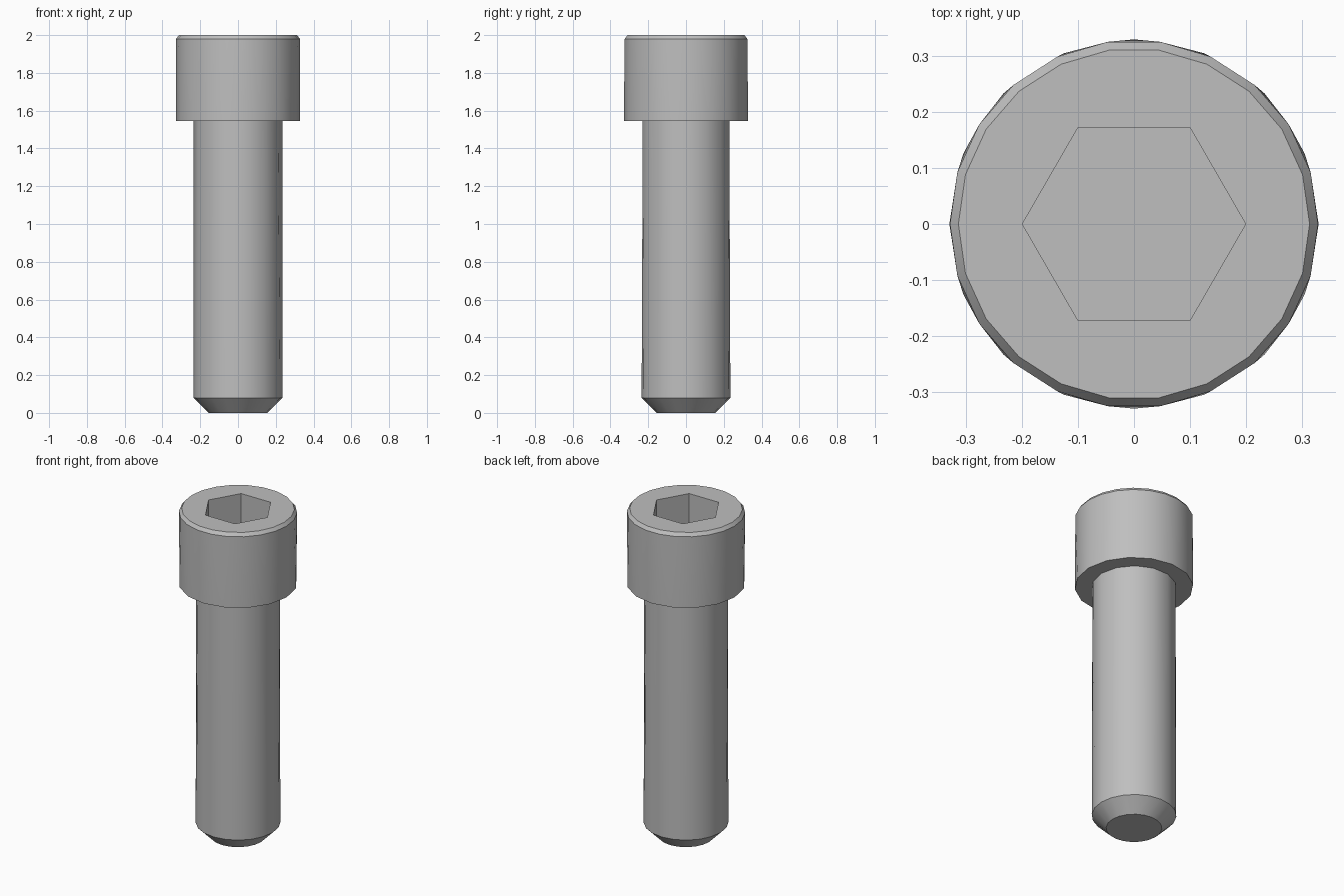
import bpy
import bmesh
from math import cos, sin, pi, tau, radians

cube = bpy.data.objects.get("Cube")
if cube:
    bpy.data.objects.remove(cube, do_unlink=True)

steel = bpy.data.materials.new("grey steel")
steel.use_nodes = True
colour = (0.52, 0.52, 0.52, 1)
steel.diffuse_color = colour
steel.node_tree.nodes["Principled BSDF"].inputs["Base Color"].default_value = colour


def ring(bm, radius, z, sides):
    """Regular polygon of vertices with its first corner on +x."""
    return [bm.verts.new((radius * cos(tau * i / sides),
                          radius * sin(tau * i / sides), z)) for i in range(sides)]


def skin(bm, low, high):
    """Join two rings, which may differ in their number of sides."""
    n, m = len(low), len(high)
    if n == m:
        for i in range(n):
            j = (i + 1) % n
            bm.faces.new((low[i], low[j], high[j], high[i]))
        return
    i = j = 0
    while i < n or j < m:
        a, b = low[i % n], high[j % m]
        if j == m or (i < n and (i + 1) / n <= (j + 1) / m):
            i += 1
            bm.faces.new((a, low[i % n], b))
        else:
            j += 1
            bm.faces.new((a, high[j % m], b))


def finish(bm, name):
    bmesh.ops.recalc_face_normals(bm, faces=bm.faces)
    mesh = bpy.data.meshes.new(name)
    bm.to_mesh(mesh)
    bm.free()
    mesh.materials.append(steel)
    obj = bpy.data.objects.new(name, mesh)
    bpy.context.collection.objects.link(obj)
    bpy.ops.object.select_all(action="DESELECT")
    obj.select_set(True)
    bpy.context.view_layer.objects.active = obj
    bpy.ops.object.shade_smooth_by_angle(angle=radians(28))
    return obj


# Head: cylinder with a chamfered rim and a hexagonal socket
HEAD_BASE, TOP = 1.545, 2.0
bm = bmesh.new()
under = ring(bm, 0.329, HEAD_BASE, 16)
side = ring(bm, 0.328, 1.98, 22)
rim = ring(bm, 0.313, TOP, 22)
mouth = ring(bm, 0.199, TOP, 6)
floor = ring(bm, 0.199, 1.77, 6)
for low, high in ((under, side), (side, rim), (rim, mouth), (mouth, floor)):
    skin(bm, low, high)
bm.faces.new(under)
bm.faces.new(floor)
finish(bm, "socket_head")

# Shank: plain cylinder with a chamfered tip
bm = bmesh.new()
tip = ring(bm, 0.155, 0.0, 20)
shoulder = ring(bm, 0.235, 0.08, 20)
neck = ring(bm, 0.235, HEAD_BASE, 14)
skin(bm, tip, shoulder)
skin(bm, shoulder, neck)
bm.faces.new(tip)
bm.faces.new(neck)
finish(bm, "shank")
